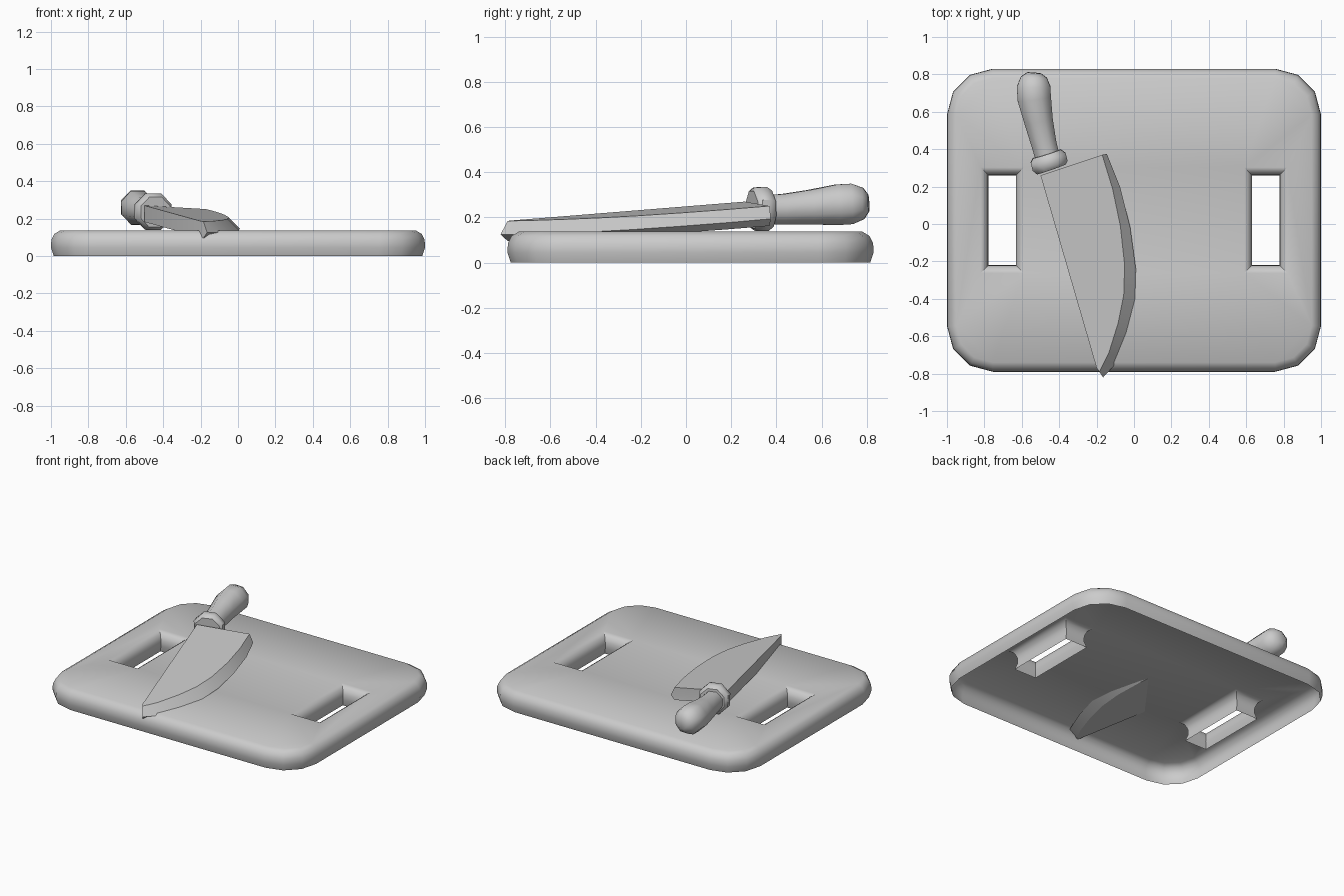
import bpy, bmesh, math
from mathutils import Vector

cube = bpy.data.objects.get("Cube")
if cube:
    bpy.data.objects.remove(cube, do_unlink=True)

grey = bpy.data.materials.new("plain_grey")
grey.use_nodes = True
grey.diffuse_color = (0.6, 0.6, 0.6, 1)
grey.node_tree.nodes["Principled BSDF"].inputs["Base Color"].default_value = grey.diffuse_color


def finish(bm, name, angle, upward=False):
    bmesh.ops.recalc_face_normals(bm, faces=bm.faces)
    if upward:
        top = max(bm.faces, key=lambda f: f.calc_center_median().z)
        if top.normal.z < 0:
            bmesh.ops.reverse_faces(bm, faces=bm.faces)
    mesh = bpy.data.meshes.new(name)
    bm.to_mesh(mesh)
    bm.free()
    mesh.materials.append(grey)
    obj = bpy.data.objects.new(name, mesh)
    bpy.context.collection.objects.link(obj)
    bpy.ops.object.select_all(action='DESELECT')
    obj.select_set(True)
    bpy.context.view_layer.objects.active = obj
    bpy.ops.object.shade_smooth_by_angle(angle=math.radians(angle))
    return obj


def bridge(bm, rings):
    for a, b in zip(rings, rings[1:]):
        n = len(a)
        for i in range(n):
            j = (i + 1) % n
            bm.faces.new((a[i], a[j], b[j], b[i]))


def rectangle(cx, cy, hx, hy, radius=0, steps=3):
    points = []
    for k, (sx, sy) in enumerate([(1, 1), (-1, 1), (-1, -1), (1, -1)]):
        px, py = cx + sx * (hx - radius), cy + sy * (hy - radius)
        if radius == 0:
            points.append((px, py))
            continue
        for i in range(steps + 1):
            a = math.pi / 2 * (k + i / steps)
            points.append((px + radius * math.cos(a), py + radius * math.sin(a)))
    return points


# Board: rounded shell, open underneath, with two flared handle slots
RIM = [(0.015, 0), (0, 0.045), (0.002, 0.085), (0.018, 0.118), (0.05, 0.137)]
bm = bmesh.new()
top_edges = []


def wall(outline):
    rings = [[bm.verts.new((x, y, z)) for x, y in outline(inset)] for inset, z in RIM]
    bridge(bm, rings)
    top = rings[-1]
    for i, v in enumerate(top):
        top_edges.append(bm.edges.get((v, top[(i + 1) % len(top)])))


wall(lambda d: rectangle(0, 0.02, 1 - d, 0.81 - d, 0.245 - d))
for side in (-1, 1):
    wall(lambda d: rectangle(side * 0.705, 0.02, 0.073 + 0.85 * d, 0.24 + 0.85 * d))
bmesh.ops.triangle_fill(bm, edges=top_edges, use_beauty=True, normal=(0, 0, 1))
finish(bm, "cutting_board", 40, upward=True)


# Blade: tilted slab with a straight spine and a tapered cutting edge
def blade_top(x, y):
    return 0.27 - 0.078 * (x + 0.5) + 0.058 * (y - 0.26)


SPINE = [(-0.5, 0.26), (-0.2, -0.77)]
EDGE = [(-0.165, -0.82), (-0.1, -0.75), (-0.035, -0.58), (0.005, -0.4),
        (0.01, -0.24), (-0.02, -0.02), (-0.075, 0.2), (-0.145, 0.375)]
BEVEL = [(-0.185, -0.79), (-0.135, -0.69), (-0.085, -0.53), (-0.055, -0.38),
         (-0.05, -0.22), (-0.073, -0.01), (-0.115, 0.19), (-0.17, 0.37)]
bm = bmesh.new()
rings = []
for outline, drop in ((SPINE + BEVEL, 0), (SPINE + EDGE, 0.055), (SPINE + BEVEL, 0.088)):
    rings.append([bm.verts.new((x, y, blade_top(x, y) - drop)) for x, y in outline])
rings[1][2].co.z = 0.125
bridge(bm, rings)
bm.faces.new(rings[0])
bm.faces.new(rings[-1])
finish(bm, "blade", 25)


# Grip and collar: eight-sided rings swept along a short path
def sweep(name, stations, angle, sides=8):
    bm = bmesh.new()
    centres = [Vector(p) for p, r in stations]
    rings = []
    for i, (p, r) in enumerate(stations):
        along = (centres[min(i + 1, len(centres) - 1)] - centres[max(i - 1, 0)]).normalized()
        across = along.cross(Vector((0, 0, 1))).normalized()
        up = across.cross(along)
        ring = []
        for k in range(sides):
            a = math.tau * (k + 0.5) / sides
            ring.append(bm.verts.new(centres[i] + r * (math.cos(a) * across + math.sin(a) * up)))
        rings.append(ring)
    bridge(bm, rings)
    bm.faces.new(rings[0])
    bm.faces.new(rings[-1])
    return finish(bm, name, angle)


sweep("handle", [((-0.455, 0.33, 0.233), 0.07), ((-0.482, 0.43, 0.236), 0.073),
                 ((-0.51, 0.55, 0.245), 0.083), ((-0.533, 0.67, 0.256), 0.097),
                 ((-0.537, 0.735, 0.26), 0.097), ((-0.535, 0.785, 0.262), 0.075),
                 ((-0.533, 0.808, 0.263), 0.04)], 50)
sweep("collar", [((-0.442, 0.293, 0.235), 0.088), ((-0.449, 0.313, 0.236), 0.105),
                 ((-0.459, 0.353, 0.238), 0.105), ((-0.466, 0.375, 0.239), 0.085)], 40)
